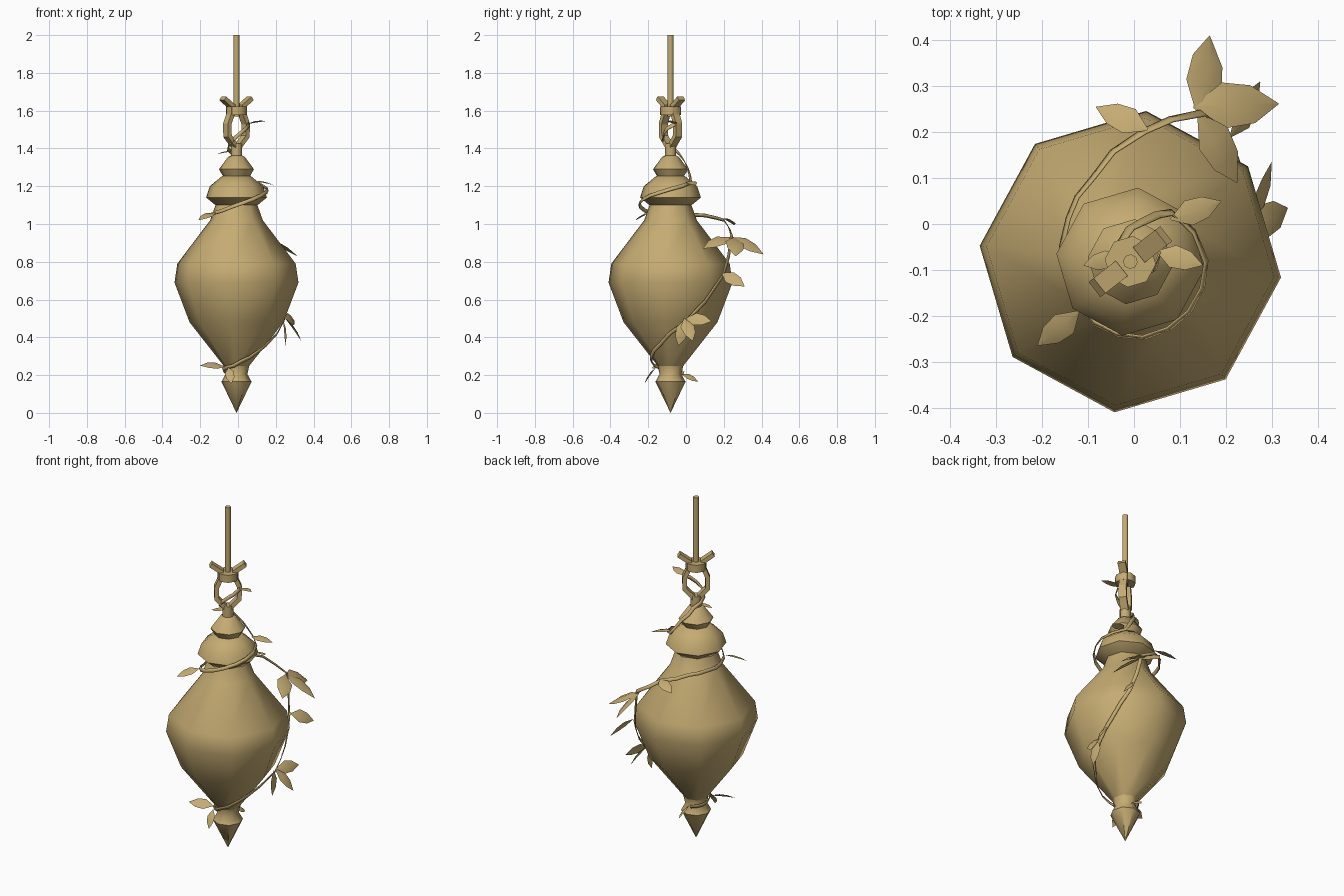
import bpy, bmesh, math
from mathutils import Vector

if "Cube" in bpy.data.objects:
    bpy.data.objects.remove(bpy.data.objects["Cube"])

AXIS = Vector((-0.008, -0.082, 0))
PHASE = math.radians(-6)

brass = bpy.data.materials.new("aged brass")
brass.use_nodes = True
COLOUR = (0.56, 0.41, 0.17, 1)
brass.diffuse_color = COLOUR
brass.node_tree.nodes["Principled BSDF"].inputs["Base Color"].default_value = COLOUR


def make(name, verts, faces, smooth=None):
    mesh = bpy.data.meshes.new(name)
    mesh.from_pydata(verts, [], faces)
    bm = bmesh.new()
    bm.from_mesh(mesh)
    bmesh.ops.remove_doubles(bm, verts=bm.verts, dist=0.0005)
    bmesh.ops.recalc_face_normals(bm, faces=bm.faces)
    bm.to_mesh(mesh)
    bm.free()
    mesh.materials.append(brass)
    obj = bpy.data.objects.new(name, mesh)
    bpy.context.collection.objects.link(obj)
    if smooth:
        bpy.ops.object.select_all(action='DESELECT')
        obj.select_set(True)
        bpy.context.view_layer.objects.active = obj
        bpy.ops.object.shade_smooth_by_angle(angle=math.radians(smooth))
    return obj


def polar(deg, r, z):
    a = math.radians(deg)
    return AXIS + Vector((r * math.cos(a), r * math.sin(a), z))


def lathe(name, profile, sides=8, smooth=50):
    verts = [polar(math.degrees(PHASE) + 360 * i / sides, r, z)
             for r, z in profile for i in range(sides)]
    faces = []
    for k in range(len(profile) - 1):
        for i in range(sides):
            j = (i + 1) % sides
            faces.append((k * sides + i, k * sides + j,
                          (k + 1) * sides + j, (k + 1) * sides + i))
    faces.append(tuple(range(sides))[::-1])
    faces.append(tuple(range((len(profile) - 1) * sides, len(profile) * sides)))
    if profile[0][0] < 0.001:
        faces.pop(-2)
    return make(name, verts, faces, smooth)


def ribbon(name, points, sides, thickness=0, smooth=None):
    verts = []
    for p, s in zip(points, sides):
        verts += [p - s, p + s]
    faces = [(2 * i, 2 * i + 1, 2 * i + 3, 2 * i + 2) for i in range(len(points) - 1)]
    obj = make(name, verts, faces, smooth)
    if thickness:
        mod = obj.modifiers.new("thickness", 'SOLIDIFY')
        mod.thickness = thickness
        mod.offset = 0
        mod.use_even_offset = True
    return obj


# Turned body, from the pointed tip up to the stem
lathe("finial", [(0.0004, 0), (0.08, 0.165), (0.058, 0.205), (0.068, 0.25)])
lathe("body", [(0.065, 0.245), (0.25, 0.48), (0.33, 0.69), (0.315, 0.79),
               (0.14, 1.02), (0.108, 1.11)])
lathe("collar", [(0.10, 1.09), (0.162, 1.14), (0.142, 1.2), (0.075, 1.255)])
lathe("cap", [(0.07, 1.25), (0.093, 1.29), (0.045, 1.355), (0.03, 1.362)])
lathe("stem", [(0.03, 1.355), (0.03, 1.425)])
lathe("band", [(0.056, 1.578), (0.056, 1.622)])
lathe("rod", [(0.016, 1.57), (0.016, 2.0)])

# Open loop with flared ends
plane = math.radians(38)
along = Vector((math.cos(plane), math.sin(plane), 0))
across = Vector((-along.y, along.x, 0))
arm = [(0.005, 1.405), (0.06, 1.465), (0.062, 1.53), (0.038, 1.585),
       (0.036, 1.625), (0.092, 1.665)]
for sign, label in ((-1, "right"), (1, "left")):
    pts = [AXIS + along * (sign * d) + Vector((0, 0, z)) for d, z in arm]
    ribbon("loop_arm_" + label, pts, [across * 0.021] * len(pts), 0.024)

# Flat vine winding down around the body: angle, radius, height
path = [(20, 0.07, 1.53), (-60, 0.04, 1.48), (-160, 0.045, 1.42), (-250, 0.05, 1.37),
        (-290, 0.095, 1.30), (-260, 0.11, 1.25), (-310, 0.14, 1.22),
        (-360, 0.165, 1.185), (-400, 0.168, 1.15), (-440, 0.168, 1.11),
        (-480, 0.155, 1.07), (-530, 0.142, 1.045), (-575, 0.165, 1.05),
        (-606, 0.2, 1.045), (-636, 0.285, 1.02), (-656, 0.36, 0.94),
        (-660, 0.355, 0.83), (-666, 0.345, 0.73), (-683, 0.305, 0.59),
        (-702, 0.262, 0.48), (-740, 0.168, 0.36), (-775, 0.125, 0.295),
        (-820, 0.085, 0.25), (-870, 0.072, 0.235), (-925, 0.07, 0.22), (-980, 0.07, 0.21)]
del path[5]
fine = []
for a, b in zip(path, path[1:]):
    fine += [tuple(u + (v - u) * t / 2 for u, v in zip(a, b)) for t in range(2)]
fine.append(path[-1])
pts = [polar(*p) for p in fine]
widths = []
for i, p in enumerate(pts):
    tangent = pts[min(i + 1, len(pts) - 1)] - pts[max(i - 1, 0)]
    outward = (p - AXIS) * Vector((1, 0, 0)).x
    outward.z = 0
    outward = outward.normalized() + Vector((0, 0, 0.4 if p.z > 0.75 else -0.3))
    widths.append(tangent.cross(outward).normalized() * 0.01)
ribbon("vine", pts, widths, 0.004, 60)


# Folded leaves
def leaf(name, base, tip, normal, ratio=0.5):
    base, tip = Vector(base), Vector(tip)
    d = tip - base
    side = d.cross(Vector(normal)).normalized()
    up = side.cross(d).normalized()
    size = d.length
    verts = []
    for t, w, lift in ((0, 0.03, 0), (0.35, 0.48, 0.08), (0.68, 0.4, 0.07), (1, 0.01, 0)):
        mid = base + d * t + up * lift * size
        edge = side * w * ratio * size
        verts += [mid - edge - up * w * 0.1 * size, mid, mid + edge - up * w * 0.1 * size]
    faces = []
    for k in range(0, 9, 3):
        faces += [(k, k + 1, k + 4, k + 3), (k + 1, k + 2, k + 5, k + 4)]
    make(name, verts, faces, 60)


UP, OUT, RIGHT = (0.3, 0, 1), (1, 0.2, 0.3), (0.9, -0.3, 0.4)
leaves = {
    "loop_leaf": ((0.05, -0.06, 1.53), (0.15, -0.09, 1.545), UP),
    "stem_leaf": ((-0.03, -0.07, 1.385), (-0.11, -0.09, 1.37), UP),
    "collar_leaf": ((0.08, 0.01, 1.225), (0.19, 0.05, 1.205), UP),
    "neck_leaf": ((-0.12, -0.19, 1.06), (-0.21, -0.265, 1.02), (-0.3, -0.6, 0.8)),
    "back_leaf": ((0.03, 0.205, 1.03), (-0.083, 0.255, 0.995), (0, 0.3, 1)),
    "sprig_leaf_back": ((0.14, 0.235, 0.93), (0.165, 0.41, 0.84), (0.6, 0.3, 0.8)),
    "sprig_leaf_side": ((0.13, 0.255, 0.93), (0.315, 0.262, 0.83), (0.5, 0.2, 0.8)),
    "sprig_leaf_front": ((0.14, 0.24, 0.93), (0.225, 0.09, 0.87), (0.5, 0, 0.8)),
    "middle_leaf": ((0.21, 0.19, 0.74), (0.275, 0.31, 0.67), (0.8, -0.2, 0.6)),
    "lower_leaf_back": ((0.25, 0.0, 0.5), (0.3, 0.135, 0.485), RIGHT),
    "lower_leaf_side": ((0.25, -0.01, 0.5), (0.335, 0.035, 0.38), OUT),
    "lower_leaf_front": ((0.24, -0.01, 0.49), (0.25, -0.04, 0.355), OUT),
    "tip_leaf_right": ((-0.07, -0.13, 0.245), (-0.2, -0.17, 0.25), (0, -0.5, 0.8)),
    "tip_leaf_front": ((-0.05, -0.16, 0.24), (-0.035, -0.22, 0.155), (-0.1, -0.8, 0.4)),
    "tip_leaf_back": ((0.0, -0.02, 0.205), (0.0, 0.065, 0.165), (0.6, 0.2, 0.8)),
}
for name, (base, tip, normal) in leaves.items():
    leaf(name, base, tip, normal)
